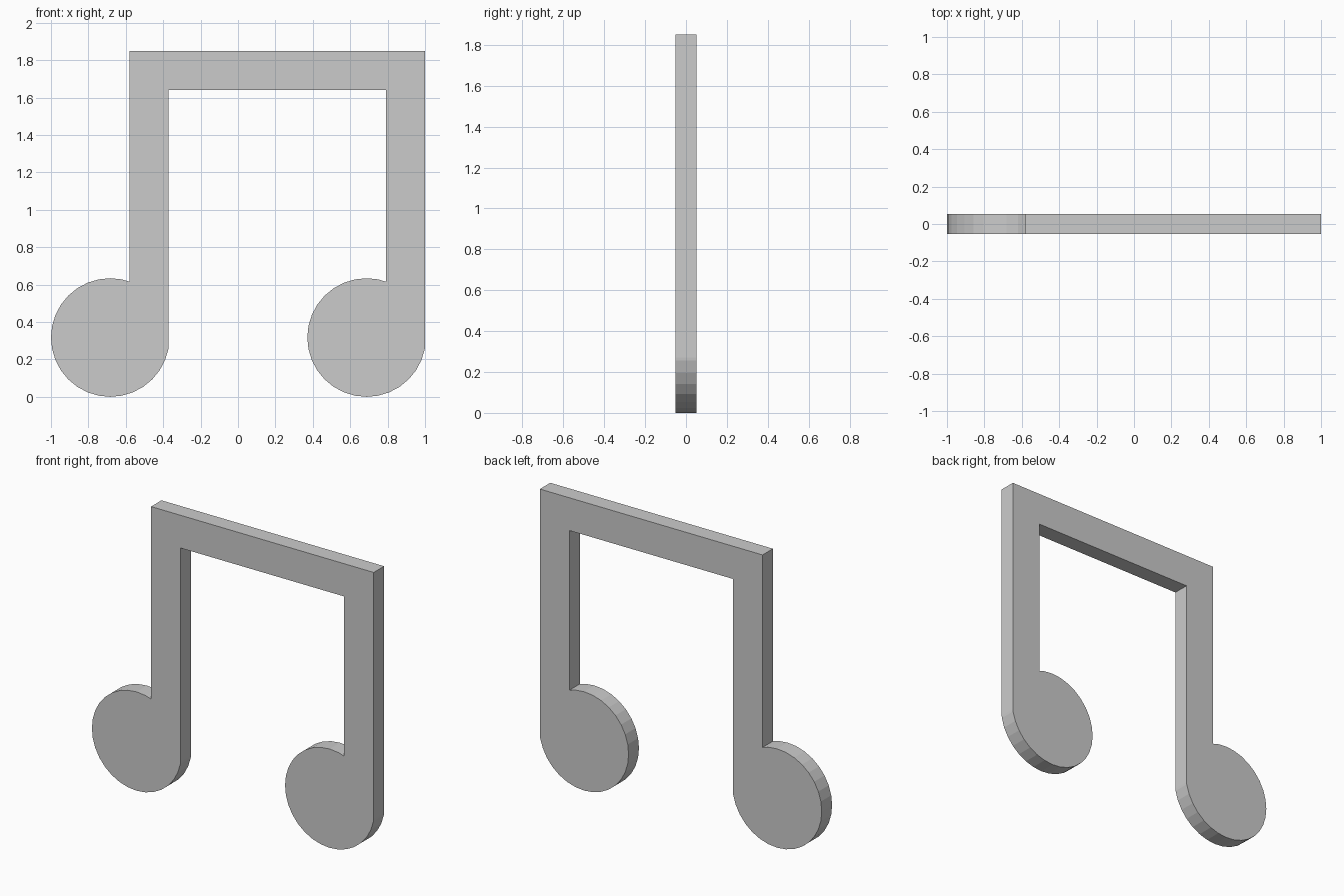
import bpy, bmesh, math

if "Cube" in bpy.data.objects:
    bpy.data.objects.remove(bpy.data.objects["Cube"])

R = 0.317            # note head radius, 32-sided
HALF = 0.0525        # half thickness
TOP, BEAM_LOW = 1.85, 1.64
STEM_L, STEM_R = 0.103, 0.3124   # stem edges relative to head centre
LEFT, RIGHT = -0.683, 0.6876     # head centres


def note_head(cx):
    """Arc from the stem's right foot, clockwise under the head, to the stem's left foot."""
    pts = [(cx + STEM_R, R - 0.047)]
    for k in range(1, 26):
        a = -k * math.tau / 32
        pts.append((cx + R * math.cos(a), R + R * math.sin(a)))
    pts.append((cx + STEM_L, R + 0.2985))
    return pts


# One continuous outline: left head, beam top, right head, beam underside
outline = note_head(LEFT)
outline += [(LEFT + STEM_L, TOP), (RIGHT + STEM_R, TOP)]
outline += note_head(RIGHT)
outline += [(RIGHT + STEM_L, BEAM_LOW), (LEFT + STEM_R, BEAM_LOW)]

# Extrude the outline through the thickness
bm = bmesh.new()
face = bm.faces.new([bm.verts.new((x, -HALF, z)) for x, z in outline])
ext = bmesh.ops.extrude_face_region(bm, geom=[face], use_keep_orig=True)
moved = [g for g in ext["geom"] if isinstance(g, bmesh.types.BMVert)]
bmesh.ops.translate(bm, verts=moved, vec=(0, 2 * HALF, 0))
bmesh.ops.recalc_face_normals(bm, faces=bm.faces[:])

mesh = bpy.data.meshes.new("beamed_notes")
bm.to_mesh(mesh)
bm.free()
bpy.context.collection.objects.link(bpy.data.objects.new("beamed_notes", mesh))
